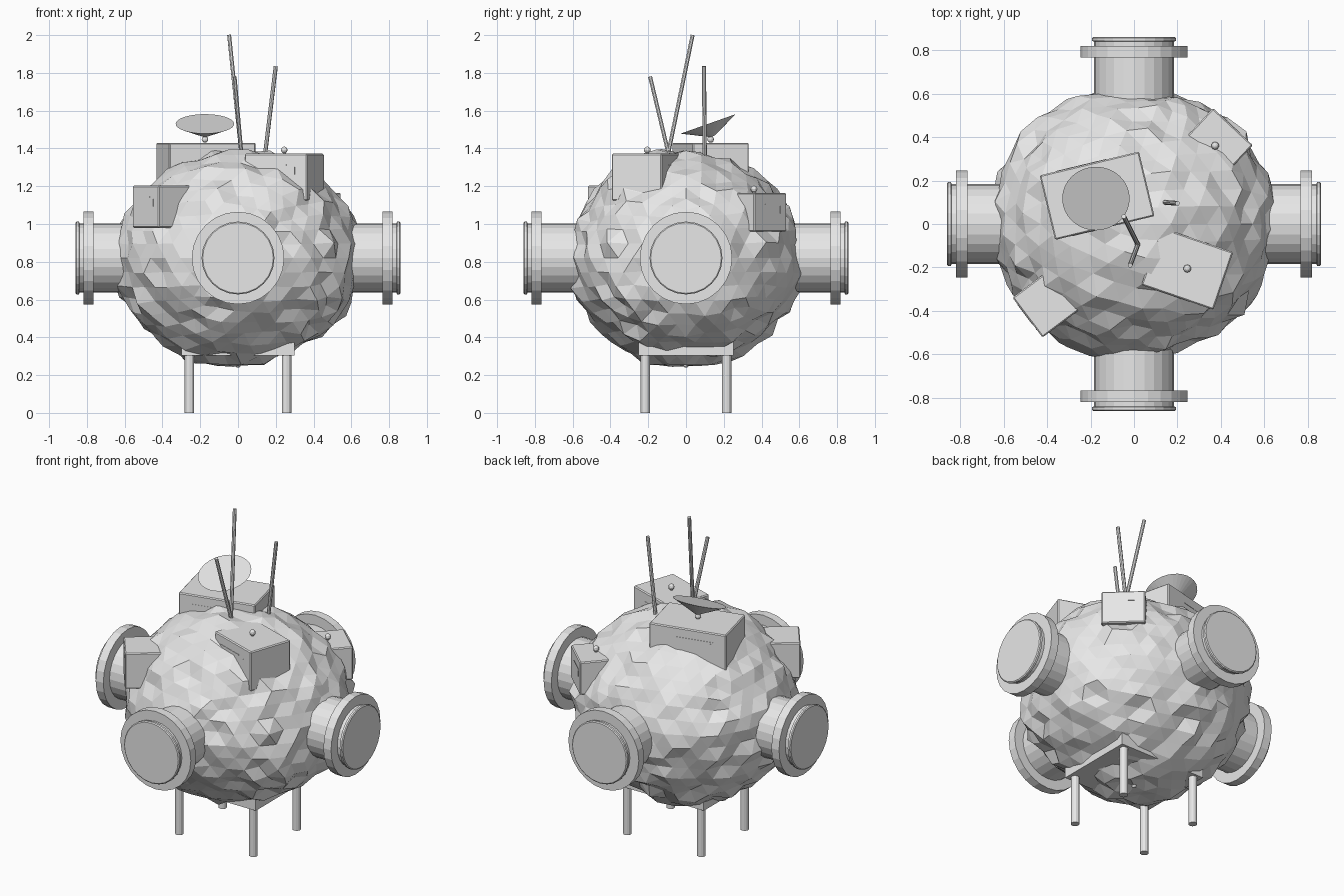
import bpy, bmesh, math
from mathutils import Vector, Matrix, noise

old = bpy.data.objects.get("Cube")
if old:
    bpy.data.objects.remove(old, do_unlink=True)

grey = bpy.data.materials.new("pale_grey")
grey.use_nodes = True
COLOUR = (0.8, 0.8, 0.8, 1)
grey.diffuse_color = COLOUR
grey.node_tree.nodes["Principled BSDF"].inputs["Base Color"].default_value = COLOUR


def finish(name, bm, matrix=Matrix()):
    mesh = bpy.data.meshes.new(name)
    bmesh.ops.recalc_face_normals(bm, faces=bm.faces)
    bm.to_mesh(mesh)
    bm.free()
    mesh.materials.append(grey)
    obj = bpy.data.objects.new(name, mesh)
    obj.matrix_world = matrix
    bpy.context.collection.objects.link(obj)
    return obj


def rod(name, a, b, r1, r2=None, sides=8):
    a, b = Vector(a), Vector(b)
    bm = bmesh.new()
    bmesh.ops.create_cone(bm, cap_ends=True, segments=sides, radius1=r1,
                          radius2=r1 if r2 is None else r2, depth=(b - a).length)
    turn = (b - a).to_track_quat('Z', 'Y').to_matrix().to_4x4()
    return finish(name, bm, Matrix.Translation((a + b) / 2) @ turn)


def block(name, centre, size, angle=0, bevel=0):
    bm = bmesh.new()
    bmesh.ops.create_cube(bm, size=1)
    bmesh.ops.scale(bm, vec=size, verts=bm.verts)
    if bevel:
        bmesh.ops.bevel(bm, geom=bm.edges[:], offset=bevel, segments=1, affect='EDGES')
    return finish(name, bm, Matrix.Translation(centre) @ Matrix.Rotation(math.radians(angle), 4, 'Z'))


def ball(name, centre, radius):
    bm = bmesh.new()
    bmesh.ops.create_uvsphere(bm, u_segments=10, v_segments=6, radius=radius)
    return finish(name, bm, Matrix.Translation(centre))


def lathe(name, profile, matrix, sides=24):
    bm = bmesh.new()
    verts = [bm.verts.new((r, 0, h)) for r, h in profile]
    edges = [bm.edges.new(pair) for pair in zip(verts, verts[1:])]
    bmesh.ops.spin(bm, geom=verts + edges, axis=(0, 0, 1), cent=(0, 0, 0),
                   angle=math.tau, steps=sides, use_merge=True)
    bmesh.ops.remove_doubles(bm, verts=bm.verts, dist=0.0005)
    return finish(name, bm, matrix)


# Rocky body: faceted ball with broad lumps and fine roughness
CENTRE = Vector((0, 0, 0.82))
bm = bmesh.new()
bmesh.ops.create_icosphere(bm, subdivisions=4, radius=1)
for v in bm.verts:
    d = v.co.normalized()
    lumps = 0.05 * noise.noise(d * 1.7 + Vector((3, 1, 7)))
    rough = 0.075 * noise.noise(d * 7 + Vector((5, 2, 9)))
    r = 1.02 + lumps + rough
    v.co = Vector((d.x * 0.64, d.y * 0.61, d.z * 0.555)) * r
finish("rock_body", bm, Matrix.Translation(CENTRE))

# Four docking ports around the middle
port = [(0.183, 0.45), (0.183, 0.765), (0.245, 0.765), (0.245, 0.818), (0.183, 0.818),
        (0.183, 0.838), (0.193, 0.842), (0.193, 0.855), (0.187, 0.86), (0, 0.86)]
for name, turn in (("front", 180), ("left", -90), ("back", 0), ("right", 90)):
    spin = Matrix.Rotation(math.radians(turn), 4, 'Z') @ Matrix.Rotation(-math.pi / 2, 4, 'X')
    lathe(name + "_docking_port", port, Matrix.Translation(CENTRE) @ spin)


# Equipment boxes: centre, size, turn, and whether a knob sits on the lid
def equipment(name, x, y, low, top, w, d, angle, knob):
    block(name, (x, y, (low + top) / 2), (w, d, top - low), angle, 0.006)
    turn = Matrix.Rotation(math.radians(angle), 4, 'Z')
    for side in (-1, 1):
        seam = turn @ Vector((-0.08 * w, side * d / 2, 0))
        block(name + "_seam", (x + seam.x, y + seam.y, top - 0.06), (w * 0.5, 0.004, 0.004), angle)
        slot = turn @ Vector((-side * w * 0.3, side * d / 2, 0))
        block(name + "_slot", (x + slot.x, y + slot.y, top - 0.09), (0.004, 0.004, 0.04), angle)
    if knob:
        rod(name + "_knob_stem", (x, y, top - 0.01), (x, y, top + 0.015), 0.008)
        ball(name + "_knob", (x, y, top + 0.02), 0.018)


equipment("dish_box", -0.17, 0.13, 1.18, 1.43, 0.47, 0.305, 13.5, False)
equipment("front_left_box", 0.245, -0.205, 1.125, 1.372, 0.35, 0.28, -19, True)
equipment("front_right_box", -0.378, -0.346, 0.98, 1.203, 0.23, 0.28, -53, False)
equipment("back_left_box", 0.373, 0.36, 0.96, 1.165, 0.25, 0.24, -43, True)

# Tilted dish on its mount
rim = Vector((-0.175, 0.117, 1.53))
axis = Vector((0, -math.sin(0.34), math.cos(0.34)))
rod("dish", rim - axis * 0.07, rim, 0.012, 0.155, 32)
ball("dish_mount", (-0.175, 0.13, 1.448), 0.018)

# Antenna rods
rod("tall_antenna", (0.023, -0.105, 1.32), (-0.047, 0.035, 2.0), 0.011)
rod("front_antenna", (0.023, -0.08, 1.32), (-0.018, -0.19, 1.78), 0.011)
rod("side_antenna", (0.135, 0.1, 1.3), (0.2, 0.095, 1.835), 0.011)

# Base plate, legs and the underside knob
block("base_plate", (0, 0, 0.342), (0.6, 0.505, 0.075))
for sx in (-1, 1):
    for sy in (-1, 1):
        rod("leg", (sx * 0.257, sy * 0.215, 0), (sx * 0.257, sy * 0.215, 0.32), 0.025, sides=12)
ball("underside_knob", (0, 0, 0.255), 0.016)
